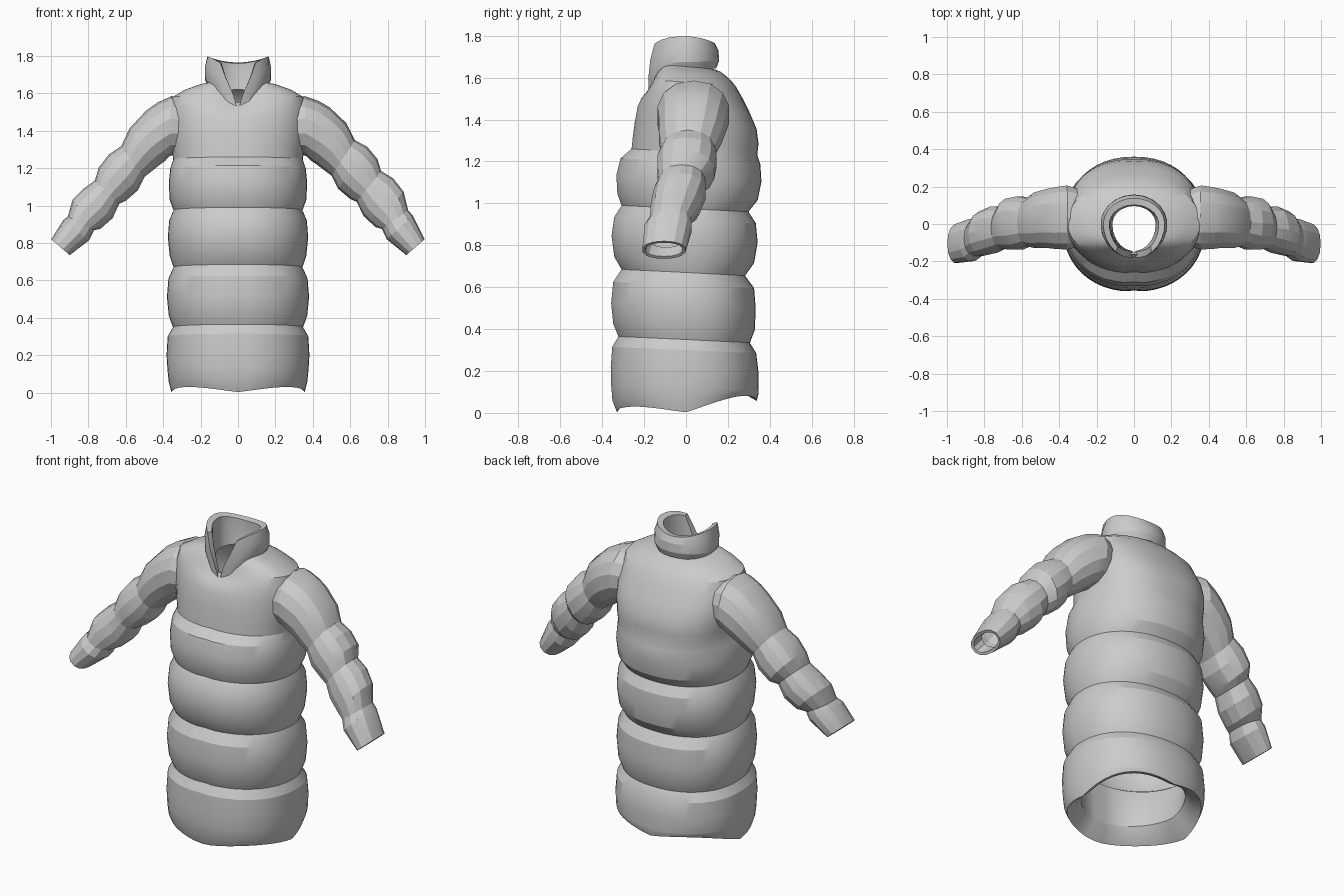
import bpy, bmesh, math
from math import sin, cos, pi

fabric = bpy.data.materials.new("grey_fabric")
fabric.diffuse_color = (0.6, 0.6, 0.6, 1)


def loft(name, rings, closed=True, angle=25):
    """Skin a list of equal-length point rings."""
    bm = bmesh.new()
    rows = [[bm.verts.new(p) for p in r] for r in rings]
    n = len(rows[0])
    for a, b in zip(rows, rows[1:]):
        for i in range(n if closed else n - 1):
            j = (i + 1) % n
            bm.faces.new((a[i], a[j], b[j], b[i]))
    bmesh.ops.recalc_face_normals(bm, faces=bm.faces)
    me = bpy.data.meshes.new(name)
    bm.to_mesh(me)
    bm.free()
    ob = bpy.data.objects.new(name, me)
    bpy.context.collection.objects.link(ob)
    me.materials.append(fabric)
    bpy.ops.object.select_all(action='DESELECT')
    ob.select_set(True)
    bpy.context.view_layer.objects.active = ob
    bpy.ops.object.shade_smooth_by_angle(angle=math.radians(angle))
    return ob


def spow(v, e):
    return math.copysign(abs(v) ** e, v)


def body_ring(z, hx, front, back, dip=0.0, tilt=0.015, hem=0.0, n=48):
    """Rounded outline with separate front and back depths."""
    pts = []
    for i in range(n):
        a = 2 * pi * i / n - pi / 2
        e = 0.8 if 1.22 < z < 1.5 and sin(a) > 0 else 0.91   # squarer upper back
        c, s = spow(cos(a), e), spow(sin(a), e)
        y = s * (back if s > 0 else front)
        f = max(0.0, -s)
        if i == 0:
            y += 0.006                      # centre front seam
        zz = z - tilt * s - dip * f ** 6
        zz += hem * (abs(sin(2 * a)) * (0.6 if s < 0 else 0.8) + 1.2 * max(0, s))
        pts.append((c * hx, y, zz))
    return pts


# Quilted body: (height, half width, front depth, back depth, neckline dip)
tube = [(0.12, .377, .36, .345), (0.20, .382, .362, .347), (0.30, .376, .355, .335),
        (0.35, .348, .325, .305), (0.41, .370, .35, .328), (0.51, .380, .36, .333),
        (0.61, .372, .35, .325), (0.67, .345, .31, .282), (0.73, .365, .345, .325),
        (0.83, .375, .358, .342), (0.92, .368, .345, .333), (0.975, .345, .31, .298),
        (1.03, .365, .33, .342), (1.12, .370, .335, .36), (1.20, .362, .315, .355),
        (1.245, .347, .262, .340), (1.30, .352, .256, .346), (1.37, .360, .247, .337),
        (1.45, .364, .232, .303), (1.52, .366, .212, .268, .03),
        (1.578, .352, .19, .235, .068), (1.618, .285, .174, .198, .09),
        (1.645, .205, .165, .162, .108), (1.658, .145, .155, .125, .125)]
rings = [body_ring(.34, .335, .31, .29), body_ring(.22, .28, .285, .265),
         body_ring(.10, .27, .28, .26, tilt=0, hem=.02),
         body_ring(.045, .31, .305, .295, tilt=0, hem=.03),
         body_ring(.003, .357, .335, .338, tilt=0, hem=.045),
         body_ring(.055, .370, .354, .345, tilt=0, hem=.025)]
rings += [body_ring(*t) for t in tube]
loft("quilted_body", rings)

# Sleeve stations: top x, top z, bottom x, bottom z, centre y, half depth
stations = [(.25, 1.56, .30, 1.28, .03, .15), (.355, 1.586, .365, 1.265, .035, .175),
            (.43, 1.56, .39, 1.24, .032, .17),
            (.49, 1.525, .42, 1.22, .03, .162), (.58, 1.44, .46, 1.19, .02, .152),
            (.625, 1.35, .50, 1.16, .01, .130), (.69, 1.315, .535, 1.09, .005, .145),
            (.745, 1.25, .60, 1.035, 0, .138), (.765, 1.185, .635, 1.02, -.02, .114),
            (.83, 1.145, .67, .945, -.03, .126), (.885, 1.075, .735, .885, -.05, .12),
            (.91, .975, .77, .875, -.075, .10), (.935, .945, .795, .82, -.085, .115),
            (.998, .82, .90, .735, -.105, .105)]
# Cuff lining turned back inside
stations += [(.983, .812, .91, .747, -.105, .09), (.942, .878, .863, .79, -.095, .085)]


def sleeve(name, side, drop):
    rr = []
    for tx, tz, bx, bz, cy, ry in stations:
        ring = []
        for k in range(14):
            a = 2 * pi * k / 14
            u, v = spow(cos(a), 0.92), spow(sin(a), 0.92)
            x = (tx + bx) / 2 + u * (tx - bx) / 2
            z = (tz + bz) / 2 + u * (tz - bz) / 2
            d = drop * max(0, min((tx - .36) / .48, (.99 - tx) / .14, 1))
            ring.append((side * x, cy + v * ry, z - d * (0.6 + 0.4 * u)))
        rr.append(ring)
    loft(name, rr, angle=20)


sleeve("right_sleeve", 1, 0.0)
sleeve("left_sleeve", -1, 0.06)


# Stand-up collar, open in a V at the front
def collar_row(rx, front, back, gap, z_front, z_side, z_back, n=20):
    row = []
    for i in range(n + 1):
        a = -pi / 2 + gap + (2 * pi - 2 * gap) * i / n
        s = sin(a)
        f = max(0, -s)
        z = z_side + (z_front - z_side) * f ** 3 + (z_back - z_side) * max(0, s) ** 2
        row.append((rx * cos(a), s * (back if s > 0 else front), z))
    return row


outer = [collar_row(.158, .178, .145, .02, 1.52, 1.635, 1.645),
         collar_row(.178, .182, .158, .14, 1.59, 1.675, 1.68),
         collar_row(.178, .184, .155, .38, 1.67, 1.74, 1.73),
         collar_row(.164, .184, .138, .62, 1.735, 1.797, 1.765)]
inner = [collar_row(.132, .162, .102, .74, 1.73, 1.785, 1.76),
         collar_row(.130, .155, .104, .52, 1.66, 1.73, 1.72),
         collar_row(.122, .150, .100, .25, 1.57, 1.66, 1.66),
         collar_row(.116, .145, .096, .06, 1.51, 1.61, 1.62)]
loft("collar", outer + inner, closed=False, angle=20)

# Front edges closing the collar's thickness
for name, idx in (("collar_edge_right", 0), ("collar_edge_left", -1)):
    a = [r[idx] for r in outer]
    b = [r[idx] for r in reversed(inner)]
    loft(name, [a, b], closed=False)
